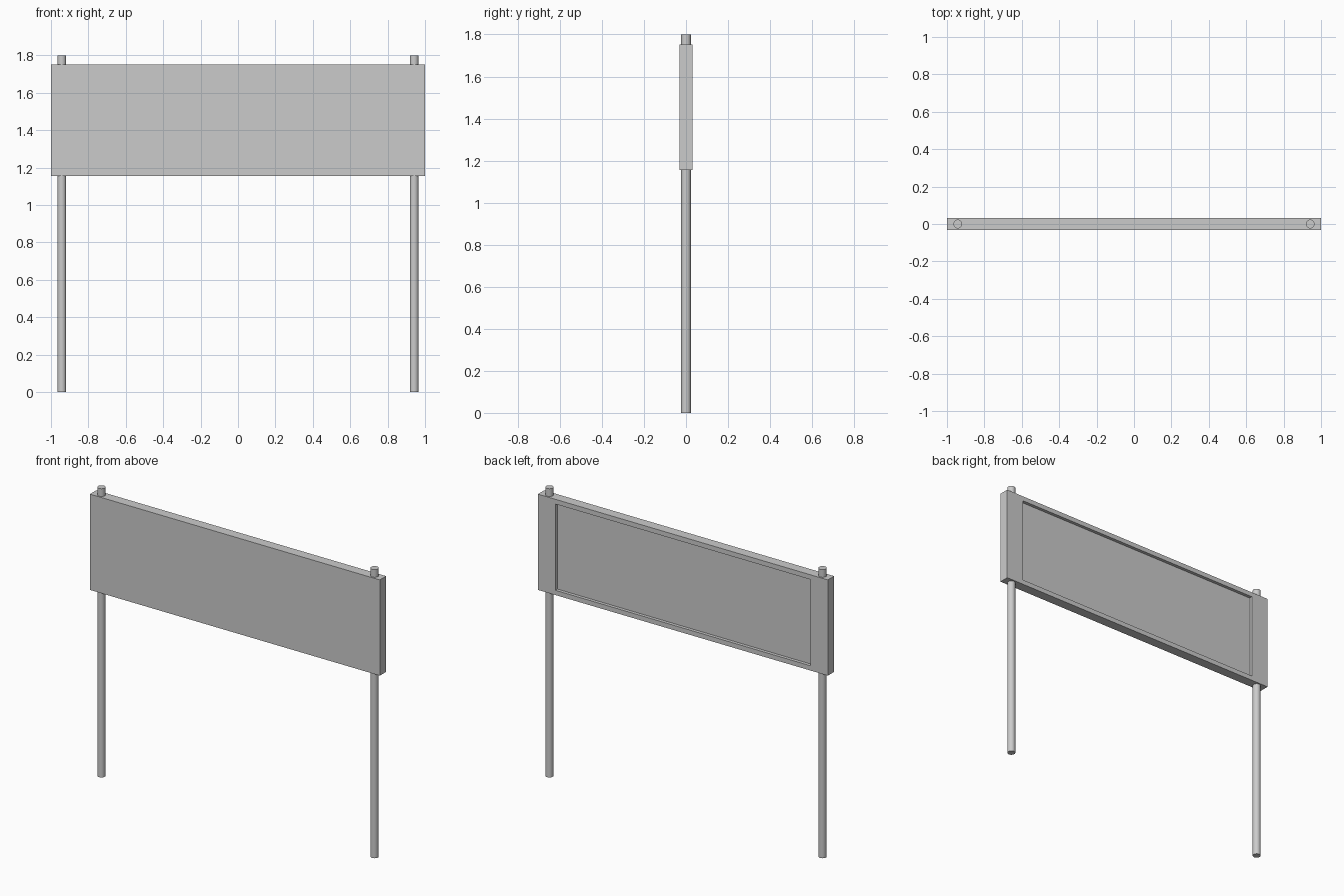
import bpy, bmesh, math

if "Cube" in bpy.data.objects:
    bpy.data.objects.remove(bpy.data.objects["Cube"])

W, T = 1.0, 0.031           # panel half width, half thickness
Z0, Z1 = 1.155, 1.752       # panel bottom and top
RX, RZ, DEPTH = 0.12, 0.042, 0.02   # recess margins and depth
POST_X, POST_R, POST_H = 0.942, 0.0235, 1.8


def make_panel():
    # Sign board with a shallow rectangular recess in the back
    bm = bmesh.new()
    bmesh.ops.create_cube(bm, size=2)
    zc, zh = (Z0 + Z1) / 2, (Z1 - Z0) / 2
    for v in bm.verts:
        v.co = (v.co.x * W, v.co.y * T, zc + v.co.z * zh)
    bm.normal_update()
    back = max(bm.faces, key=lambda f: f.normal.y)

    # Recess outline
    bmesh.ops.inset_region(bm, faces=[back], thickness=RZ)
    for v in back.verts:
        v.co.x = math.copysign(W - RX, v.co.x)

    # Recess walls and floor
    bmesh.ops.inset_region(bm, faces=[back], thickness=0.0, depth=0.0)
    for v in back.verts:
        v.co.y = T - DEPTH
    bmesh.ops.recalc_face_normals(bm, faces=bm.faces)

    mesh = bpy.data.meshes.new("sign_panel")
    bm.to_mesh(mesh)
    bm.free()
    obj = bpy.data.objects.new("sign_panel", mesh)
    bpy.context.collection.objects.link(obj)


def make_post(name, x):
    # Round post running through the board to just above it
    bpy.ops.mesh.primitive_cylinder_add(vertices=24, radius=POST_R, depth=POST_H,
                                        location=(x, 0, POST_H / 2))
    bpy.context.object.name = name
    bpy.ops.object.shade_smooth_by_angle(angle=math.radians(35))


make_panel()
for side, sign in (("left", -1), ("right", 1)):
    make_post(side + "_post", sign * POST_X)
